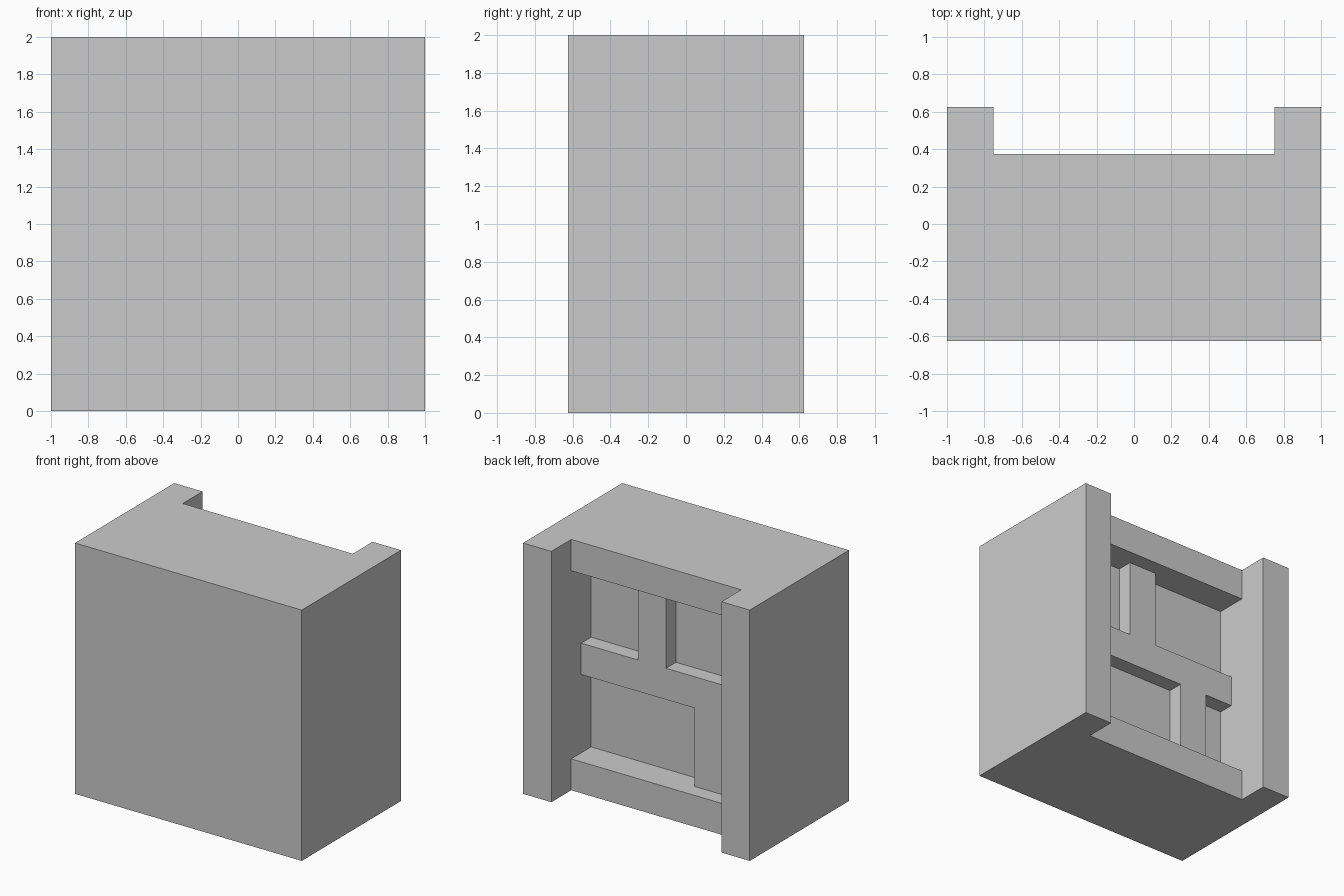
import bpy
import bmesh

if "Cube" in bpy.data.objects:
    bpy.data.objects.remove(bpy.data.objects["Cube"])

FRONT, BACK = -0.625, 0.625


def prism(name, outline, z0, z1):
    """Extrude a flat x/y outline from z0 to z1."""
    bm = bmesh.new()
    base = bm.faces.new([bm.verts.new((x, y, z0)) for x, y in outline])
    top = bmesh.ops.extrude_face_region(bm, geom=[base])["geom"]
    verts = [v for v in top if isinstance(v, bmesh.types.BMVert)]
    bmesh.ops.translate(bm, vec=(0, 0, z1 - z0), verts=verts)
    bmesh.ops.recalc_face_normals(bm, faces=bm.faces)
    mesh = bpy.data.meshes.new(name)
    bm.to_mesh(mesh)
    bm.free()
    obj = bpy.data.objects.new(name, mesh)
    bpy.context.collection.objects.link(obj)
    return obj


def carve(target, x0, x1, z0, z1, floor):
    """Cut a rectangular recess into the back, down to y = floor."""
    cutter = prism("recess_cutter",
                   [(x0, floor), (x1, floor), (x1, 0.8), (x0, 0.8)], z0, z1)
    cutter.hide_render = True
    mod = target.modifiers.new("recess", "BOOLEAN")
    mod.operation = "DIFFERENCE"
    mod.solver = "EXACT"
    mod.object = cutter
    bpy.context.view_layer.objects.active = target
    bpy.ops.object.modifier_apply(modifier=mod.name)
    bpy.data.objects.remove(cutter)


# Wall block with a corner post at each end of the back
wall = prism("timber_wall_block", [
    (-1, FRONT), (1, FRONT), (1, BACK), (0.75, BACK),
    (0.75, 0.375), (-0.75, 0.375), (-0.75, BACK), (-1, BACK)], 0, 2)

# Face of the thinner beams, between the top and bottom rails
carve(wall, -0.75, 0.75, 0.25, 1.75, 0.25)

# Four panels, leaving the middle beam and two staggered studs
for x0, x1, z0, z1 in [
        (-0.75, 0.0, 1.125, 1.75), (0.25, 0.75, 1.125, 1.75),
        (-0.75, -0.5, 0.25, 0.875), (-0.25, 0.75, 0.25, 0.875)]:
    carve(wall, x0, x1, z0, z1, 0.125)

# Merge leftover coplanar pieces
bm = bmesh.new()
bm.from_mesh(wall.data)
bmesh.ops.remove_doubles(bm, verts=bm.verts, dist=0.0001)
bmesh.ops.dissolve_limit(bm, angle_limit=0.01, verts=bm.verts, edges=bm.edges)
bm.to_mesh(wall.data)
bm.free()
